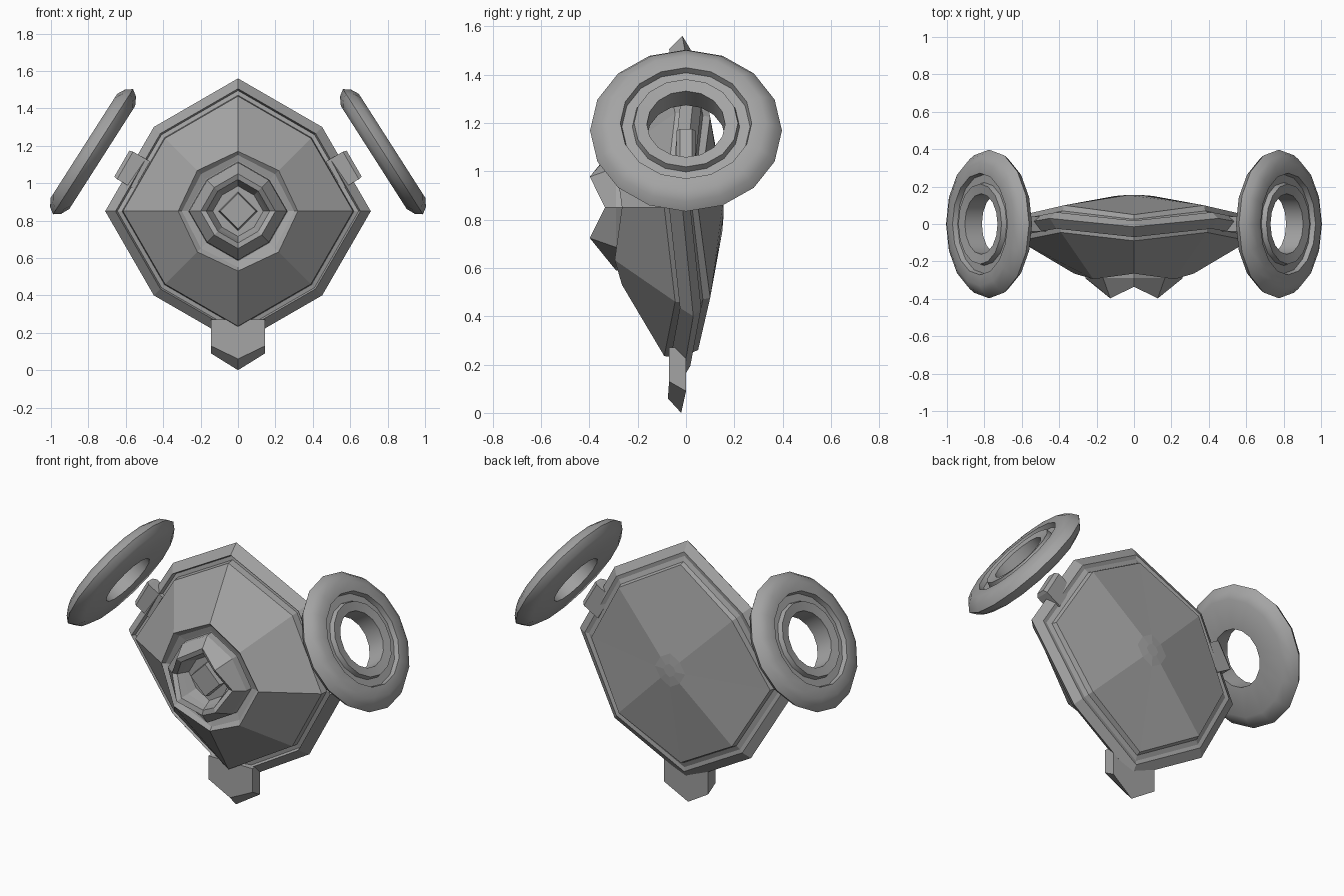
import bpy, bmesh
from math import sin, cos, pi, radians
from mathutils import Vector, Matrix

cube = bpy.data.objects.get("Cube")
if cube:
    bpy.data.objects.remove(cube, do_unlink=True)

grey = bpy.data.materials.new("grey")
grey.use_nodes = True
grey.diffuse_color = (0.37, 0.37, 0.37, 1)
grey.node_tree.nodes["Principled BSDF"].inputs["Base Color"].default_value = grey.diffuse_color

MID = 0.85  # height of the hull centre


def loft(name, rings, closed=False, smooth=None):
    """Skin a list of equal point rings; closed joins the last ring to the first."""
    bm = bmesh.new()
    loops = [[bm.verts.new(p) for p in ring] for ring in rings]
    n = len(loops[0])
    pairs = list(zip(loops, loops[1:]))
    if closed:
        pairs.append((loops[-1], loops[0]))
    else:
        bm.faces.new(loops[0])
        bm.faces.new(loops[-1])
    for a, b in pairs:
        for i in range(n):
            j = (i + 1) % n
            bm.faces.new((a[i], a[j], b[j], b[i]))
    bmesh.ops.recalc_face_normals(bm, faces=bm.faces)
    mesh = bpy.data.meshes.new(name)
    bm.to_mesh(mesh)
    bm.free()
    mesh.materials.append(grey)
    obj = bpy.data.objects.new(name, mesh)
    bpy.context.collection.objects.link(obj)
    if smooth:
        bpy.ops.object.select_all(action='DESELECT')
        obj.select_set(True)
        bpy.context.view_layer.objects.active = obj
        bpy.ops.object.shade_smooth_by_angle(angle=radians(smooth))
    return obj


def octagon(r, y, wave=0.0, diag=0.634):
    """Eight points: four cardinals at y, four diagonals shifted by wave."""
    d = r * diag
    flat = [(r, 0), (d, d), (0, r), (-d, d), (-r, 0), (-d, -d), (0, -r), (d, -d)]
    return [Vector((x, y + wave * (i % 2), MID + z)) for i, (x, z) in enumerate(flat)]


# Hull: front cone, grooved rim, shallow back dome
loft("hull", [
    octagon(0.27, -0.25),
    octagon(0.30, -0.25, -0.02, 0.66),
    octagon(0.32, -0.265, -0.03, 0.68),
    octagon(0.615, -0.09, 0.045),
    octagon(0.62, -0.05, 0.045),
    octagon(0.645, -0.045, 0.045),
    octagon(0.655, -0.07, 0.045),
    octagon(0.71, -0.015, 0.045),
    octagon(0.655, 0.018, 0.045),
    octagon(0.63, 0.015, 0.045),
    octagon(0.60, 0.025, 0.045),
    octagon(0.59, 0.05, 0.05),
    octagon(0.10, 0.15),
    octagon(0.04, 0.155),
])

# Nose: saddle-shaped crest around a recessed diamond
loft("nose_crest", [
    octagon(0.265, -0.24),
    octagon(0.26, -0.29),
    octagon(0.20, -0.335, -0.063),
    octagon(0.17, -0.33, -0.05),
    octagon(0.155, -0.30, -0.03),
    octagon(0.135, -0.27),
    octagon(0.105, -0.27, 0, 0.5),
    octagon(0.095, -0.31, 0, 0.5),
])

# Foot: pointed block under the hull
loft("foot", [
    [(-0.145, -0.07, 0.27), (0.145, -0.07, 0.27), (0.145, -0.07, 0.13),
     (0, -0.075, 0.06), (-0.145, -0.07, 0.13)],
    [(-0.145, 0, 0.27), (0.145, 0, 0.27), (0.145, 0, 0.09),
     (0, -0.02, 0.0), (-0.145, 0, 0.09)],
])

# Ring profile: radius and height along its axis, outer face positive
RING = [(0.162, -0.058), (0.327, -0.058), (0.372, -0.035), (0.397, 0),
        (0.372, 0.035), (0.33, 0.058), (0.272, 0.058), (0.265, 0.03),
        (0.222, 0.03), (0.215, 0.058), (0.162, 0.05)]
SIDES = 16

for side, label in ((1, "left"), (-1, "right")):
    # Mounting tab on the upper slanted edge of the hull
    out = Vector((side * 0.866, 0, 0.5))
    up = Vector((-side * 0.5, 0, 0.866))
    base = Vector((0, 0, MID)) - up * 0.09
    tab = []
    for dist, u, y in ((0.54, 0.085, 0.04), (0.645, 0.085, 0.04), (0.665, 0.08, 0.025)):
        tab.append([base + out * dist + up * a * u + Vector((0, b * y, 0))
                    for a, b in ((1, 1), (1, -1), (-1, -1), (-1, 1))])
    loft(label + "_tab", tab)

    # Tilted floating ring
    place = (Matrix.Translation((side * 0.775, 0, 1.168))
             @ Matrix.Rotation(side * radians(57.4), 4, 'Y'))
    rings = []
    for r, h in RING:
        rings.append([place @ Vector((r * cos(2 * pi * i / SIDES),
                                      r * sin(2 * pi * i / SIDES), h))
                      for i in range(SIDES)])
    loft(label + "_ring", rings, closed=True, smooth=50)
